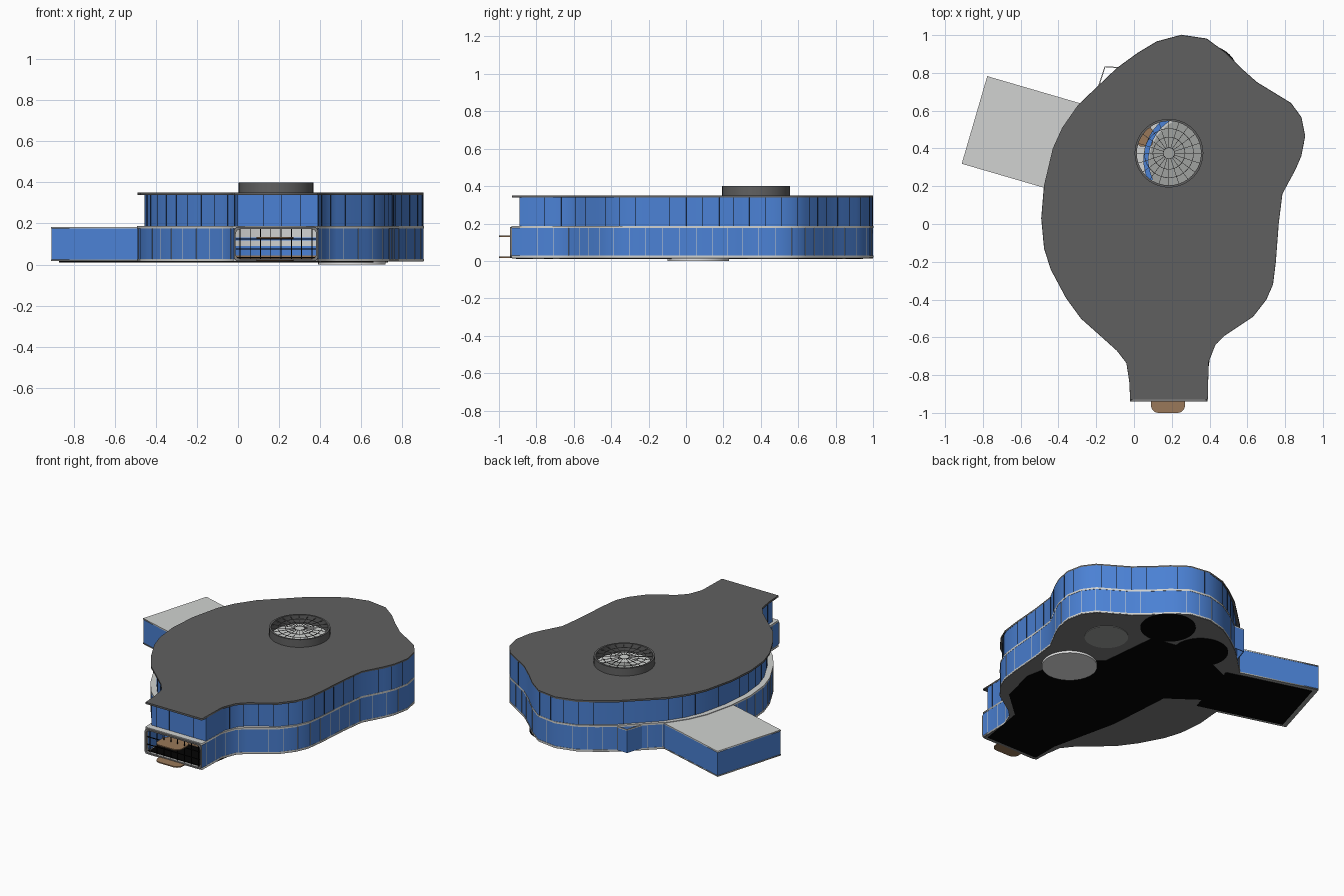
import bpy, bmesh, math
from mathutils import Matrix, Vector

cube = bpy.data.objects.get("Cube")
if cube:
    bpy.data.objects.remove(cube, do_unlink=True)


def material(name, r, g, b):
    m = bpy.data.materials.new(name)
    m.use_nodes = True
    m.diffuse_color = (r, g, b, 1)
    bsdf = m.node_tree.nodes["Principled BSDF"]
    bsdf.inputs["Base Color"].default_value = (r, g, b, 1)
    bsdf.inputs["Roughness"].default_value = 0.6
    return m


GLASS = material("blue glass", 0.07, 0.22, 0.66)
ROOF = material("dark grey", 0.118, 0.118, 0.118)
SLATE = material("slate grey", 0.2, 0.2, 0.2)
PALE = material("pale grey", 0.64, 0.65, 0.64)
WHITE = material("off white", 0.85, 0.85, 0.85)
MID = material("mid grey", 0.35, 0.36, 0.35)
BLACK = material("black", 0.001, 0.001, 0.001)
WOOD = material("brown wood", 0.32, 0.19, 0.1)


def points(*pairs):
    return [Vector(p) for p in pairs]


# Building plan, counter-clockwise from the front left-hand corner
PLAN = points(
    (.39, -.93), (.395, -.73), (.43, -.64), (.48, -.59), (.63, -.49), (.7, -.4),
    (.735, -.32), (.75, -.2), (.765, 0), (.785, .16), (.855, .29), (.885, .36),
    (.905, .465), (.885, .565), (.83, .64), (.65, .75), (.56, .83), (.48, .91),
    (.385, .98), (.25, 1), (.12, .965), (.02, .905), (-.09, .825), (-.3, .625),
    (-.38, .51), (-.43, .4), (-.475, .21), (-.49, .03), (-.475, -.13),
    (-.44, -.24), (-.36, -.39), (-.28, -.5), (-.19, -.58), (-.09, -.67),
    (-.04, -.735), (-.025, -.83), (-.02, -.93))


def set_back(p):
    """Upper storey steps in along the front and the right-hand side."""
    x = .39 + (p.x - .39) * .96 if p.x < .39 else p.x
    y = p.y * .957 if p.y < 0 else p.y
    return Vector((x, y))


def circle(cx, cy, r, n=40):
    return [Vector((cx + r * math.cos(math.tau * i / n),
                    cy + r * math.sin(math.tau * i / n))) for i in range(n)]


def rounded_rect(cx, cy, w, h, r, n=5):
    pts = []
    for k, (sx, sy) in enumerate(((1, 1), (-1, 1), (-1, -1), (1, -1))):
        for i in range(n + 1):
            a = (k + i / n) * math.pi / 2
            pts.append(Vector((cx + sx * (w / 2 - r) + r * math.cos(a),
                               cy + sy * (h / 2 - r) + r * math.sin(a))))
    return pts


def scaled(pts, f, c):
    return [Vector(c) + (p - Vector(c)) * f for p in pts]


def select(ob):
    bpy.ops.object.select_all(action="DESELECT")
    ob.select_set(True)
    bpy.context.view_layer.objects.active = ob


def to_mesh(ob):
    select(ob)
    bpy.ops.object.convert(target="MESH")
    return bpy.context.view_layer.objects.active


def smooth(ob):
    select(ob)
    bpy.ops.object.shade_smooth_by_angle(angle=math.radians(32))


def slab(name, loops, z0, z1, mat, upright=False):
    """Filled flat profile with thickness; later loops cut holes."""
    cu = bpy.data.curves.new(name, "CURVE")
    cu.dimensions, cu.fill_mode = "2D", "BOTH"
    cu.extrude = (z1 - z0) / 2
    for loop in loops:
        s = cu.splines.new("POLY")
        s.points.add(len(loop) - 1)
        for sp, p in zip(s.points, loop):
            sp.co = (p.x, p.y, 0, 1)
        s.use_cyclic_u = True
    cu.materials.append(mat)
    ob = bpy.data.objects.new(name, cu)
    bpy.context.collection.objects.link(ob)
    mid = (z0 + z1) / 2
    ob.location = (0, -mid, 0) if upright else (0, 0, mid)
    if upright:
        ob.rotation_euler.x = math.pi / 2
    return to_mesh(ob)


def from_bmesh(name, bm, mat):
    me = bpy.data.meshes.new(name)
    bm.to_mesh(me)
    bm.free()
    me.materials.append(mat)
    ob = bpy.data.objects.new(name, me)
    bpy.context.collection.objects.link(ob)
    return ob


def wall(name, pts, z0, z1, mat, closed=False, thick=.006):
    bm = bmesh.new()
    low = [bm.verts.new((p.x, p.y, z0)) for p in pts]
    top = [bm.verts.new((p.x, p.y, z1)) for p in pts]
    n = len(pts)
    for i in range(n if closed else n - 1):
        j = (i + 1) % n
        bm.faces.new((low[i], low[j], top[j], top[i]))
    ob = from_bmesh(name, bm, mat)
    mod = ob.modifiers.new("thickness", "SOLIDIFY")
    mod.thickness, mod.offset = thick, -1
    smooth(to_mesh(ob))


def bar(bm, centre, size, angle=0):
    m = Matrix.Translation(centre) @ Matrix.Rotation(angle, 4, "Z") @ Matrix.Diagonal((*size, 1))
    bmesh.ops.create_cube(bm, size=1, matrix=m)


def mullions(name, pts, z0, z1, mat, step, width):
    """Upright glazing bars at even steps along a path."""
    bm = bmesh.new()
    left = step / 2
    for a, b in zip(pts, pts[1:]):
        d = b - a
        while left <= d.length:
            p = a + d.normalized() * left
            bar(bm, (p.x, p.y, (z0 + z1) / 2), (width, .003, z1 - z0), math.atan2(d.y, d.x))
            left += step
        left -= d.length
    from_bmesh(name, bm, mat)


# Main storeys
UPPER = [set_back(p) for p in PLAN]
SKY = Vector((.185, .375))
slab("base_slab", [PLAN], .014, .026, SLATE)
slab("base_edge_trim", [scaled(PLAN, 1.002, (.2, 0)), scaled(PLAN, .98, (.2, 0))], .018, .028, PALE)
wall("lower_glass_wall", PLAN, .024, .178, GLASS)
mullions("lower_mullions", PLAN, .028, .176, PALE, .09, .002)
slab("middle_floor", [scaled(PLAN, 1.002, (.2, 0))], .176, .188, PALE)
wall("upper_glass_wall", UPPER, .188, .34, GLASS, closed=True)
mullions("upper_mullions", UPPER + UPPER[:1], .188, .34, BLACK, .09, .002)
slab("roof", [PLAN, circle(*SKY, .172)], .338, .35, ROOF)

# Underside: dark central panel, round recesses and a low pale disc
panel = points((.37, -.91), (.42, -.6), (.6, -.44), (.66, -.2), (.6, .1), (.42, .24),
               (.38, .62), (.05, .68), (-.35, .5), (-.38, .3), (-.13, .12),
               (-.1, -.3), (0, -.74), (0, -.91))
slab("underside_panel", [panel], .011, .015, BLACK)
for x, y in ((.39, .78), (.055, .68)):
    slab("underside_recess", [circle(x, y, .165)], .0105, .015, BLACK)
slab("underside_patch", [circle(.6, .46, .13)], .0105, .015, MID)
smooth(slab("underside_disc", [circle(.555, .065, .165)], 0, .015, WHITE))

# Skylight with ring, spokes and hoops
smooth(slab("skylight_ring", [circle(*SKY, .182), circle(*SKY, .17)], .34, .4, ROOF))
bm = bmesh.new()
SPOKES = 20
for i in range(SPOKES):
    a = math.tau * i / SPOKES
    c = SKY + Vector((math.cos(a), math.sin(a))) * .1
    bar(bm, (c.x, c.y, .392), (.145, .0025, .003), a)
from_bmesh("skylight_spokes", bm, SLATE)
for r in (.03, .085, .13):
    slab("skylight_hoop", [circle(*SKY, r + .0015), circle(*SKY, r - .0015)], .39, .393, SLATE)

# Gallery seen below the skylight
slab("gallery_floor", [circle(.32, .33, .24)], .188, .194, MID)
slab("gallery_wood", [rounded_rect(.06, .46, .08, .1, .02)], .188, .196, WOOD)
arc = [Vector((.32 + .27 * math.cos(a), .34 + .27 * math.sin(a)))
       for a in (math.radians(85 + 10 * i) for i in range(13))]
wall("gallery_screen", arc, .19, .25, GLASS, thick=.027)

# Side wing
u = Vector((.96, -.28)).normalized()
v = Vector((-u.y, u.x))
o = Vector((-.91, .32))
WING = [o, o + u * .62, o + u * .62 + v * .48, o + v * .48]
mid = sum(WING, Vector((0, 0))) / 4
wall("wing_glass_walls", WING, .022, .176, GLASS, closed=True)
slab("wing_roof", [scaled(WING, 1.006, mid)], .176, .184, PALE)
slab("wing_base", [scaled(WING, 1.006, mid)], .016, .024, MID)
slab("wing_underside", [scaled(WING, .9, mid)], .011, .017, BLACK)

# Small rear porch screen
porch = points((-.06, .83), (-.155, .835), (-.19, .73))
wall("rear_porch_glass", porch, .026, .172, GLASS)
wall("rear_porch_trim", porch, .172, .18, PALE)

# Front entrance: rounded frame, glazing grid, wooden plates
slab("entrance_frame", [rounded_rect(.185, .1, .41, .164, .02),
                        rounded_rect(.185, .1, .392, .146, .025)], .915, .94, SLATE, upright=True)
bm = bmesh.new()
for i in range(8):
    bar(bm, (.01 + .05 * i, -.925, .1), (.004, .005, .15))
for z in (.035, .075, .125):
    bar(bm, (.185, -.925, z), (.39, .005, .004))
from_bmesh("entrance_glazing_bars", bm, BLACK)
for name, z in (("entrance_canopy", .128), ("entrance_step", .016)):
    slab(name, [rounded_rect(.18, -.935, .18, .13, .04)], z, z + .007, WOOD)

# Entrance hall interior
hall = points((-.03, -.74), (.09, -.7), (.28, -.7), (.39, -.74))
for name, z0, z1, mat in (("hall_plinth", .026, .045, WOOD), ("hall_screen", .045, .09, GLASS),
                          ("hall_panel", .09, .117, PALE), ("hall_rail", .117, .132, GLASS),
                          ("hall_wall", .132, .176, PALE)):
    wall(name, hall, z0, z1, mat)
slab("hall_floor", [rounded_rect(.185, -.81, .38, .2, .02)], .025, .03, BLACK)
